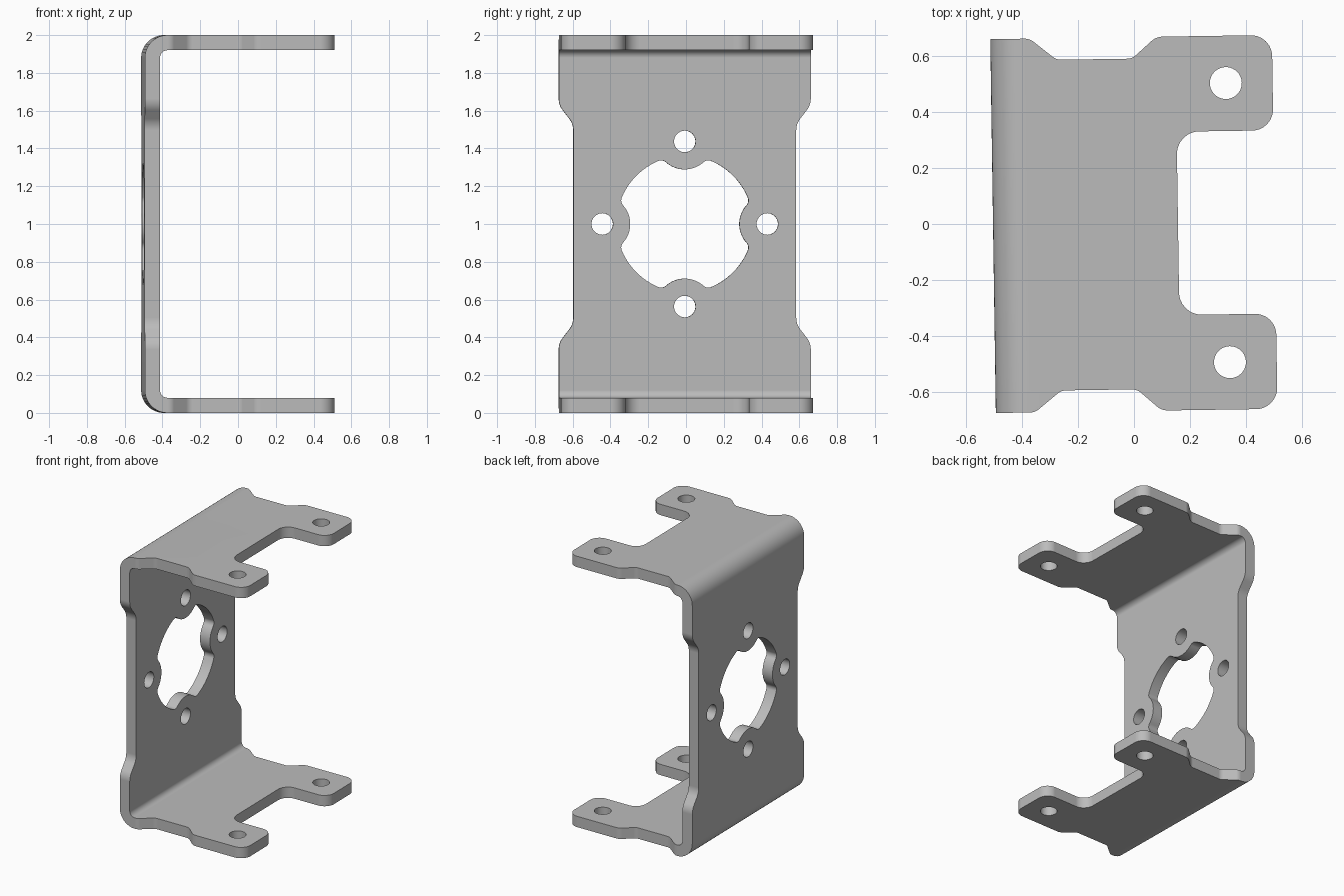
import bpy, bmesh
from math import sin, cos, tan, acos, atan2, radians, pi
from mathutils import Vector, Matrix

cube = bpy.data.objects.get("Cube")
if cube:
    bpy.data.objects.remove(cube, do_unlink=True)

THICK = 0.08                    # sheet thickness
BACK, FRONT = -0.505, 0.5       # outer wall face and flange tips
WIDE, NARROW = 0.667, 0.59      # half widths
BEND = 0.12                     # outer bend radius
HEIGHT = 2.0


def arc(c, r, a0, a1, n):
    angles = [a0 + (a1 - a0) * i / n for i in range(n + 1)]
    return [Vector((c[0] + r * cos(a), c[1] + r * sin(a))) for a in angles]


def circle(c, r):
    return arc(c, r, 0, 2 * pi, 40)[:-1]


def rounded(corners, n=8):
    """Outline from (x, y, fillet radius) corners."""
    out = []
    for i, (x, y, r) in enumerate(corners):
        p = Vector((x, y))
        if not r:
            out.append(p)
            continue
        a = (Vector(corners[i - 1][:2]) - p).normalized()
        b = (Vector(corners[(i + 1) % len(corners)][:2]) - p).normalized()
        half = a.angle(b) / 2
        c = p + (a + b).normalized() * r / sin(half)
        s, e = p + a * r / tan(half) - c, p + b * r / tan(half) - c
        out += [c + s.lerp(e, k / n).normalized() * r for k in range(n + 1)]
    return out


def add_sheet(bm, loops, matrix):
    """Filled outline with holes, given thickness and placed."""
    curve = bpy.data.curves.new("sheet", 'CURVE')
    curve.dimensions, curve.fill_mode = '2D', 'BOTH'
    curve.extrude = THICK / 2
    for loop in loops:
        spline = curve.splines.new('POLY')
        spline.points.add(len(loop) - 1)
        for point, p in zip(spline.points, loop):
            point.co = (p.x, p.y, 0, 1)
        spline.use_cyclic_u = True
    helper = bpy.data.objects.new("sheet", curve)
    mesh = bpy.data.meshes.new_from_object(helper)
    mesh.transform(matrix)
    bm.from_mesh(mesh)
    bpy.data.objects.remove(helper)
    bpy.data.curves.remove(curve)
    bpy.data.meshes.remove(mesh)


# Flange outline: waisted sides, two tabs with holes
half = [(BACK + BEND, WIDE, 0), (-0.365, WIDE, 0.05), (-0.27, NARROW, 0.05),
        (0, NARROW, 0.05), (0.087, WIDE, 0.06), (FRONT, WIDE, 0.075),
        (FRONT, 0.327, 0.075), (0.155, 0.327, 0.08)]
flange = [rounded(half + [(x, -y, r) for x, y, r in reversed(half)])]
flange += [circle((0.333, s * 0.498), 0.057) for s in (1, -1)]

# Wall outline: waisted sides, four screw holes round a lobed opening
quarter = [(WIDE, 1 - BEND, 0), (WIDE, 0.63, 0.1), (NARROW, 0.53, 0.1)]
side = quarter + [(x, -y, r) for x, y, r in reversed(quarter)]
wall = [rounded(side + [(-x, -y, r) for x, y, r in side])]

PITCH, OPEN, LOBE, FILLET = 0.437, 0.362, 0.148, 0.04
a, b = OPEN - FILLET, LOBE + FILLET
theta = acos((a * a + PITCH ** 2 - b * b) / (2 * a * PITCH))
fx, fy = a * cos(theta), a * sin(theta)
tangent = atan2(fy, fx - PITCH)
eighth = (arc((PITCH, 0), LOBE, pi, tangent, 8)
          + arc((fx, fy), FILLET, tangent - pi, theta, 8)[1:]
          + arc((0, 0), OPEN, theta, pi / 4, 6)[1:])
lobe = [Vector((p.x, -p.y)) for p in reversed(eighth[1:])] + eighth
opening = []
for k in range(4):
    turn = Matrix.Rotation(k * pi / 2, 2)
    opening += [turn @ p for p in lobe[:-1]]
    wall.append(circle(turn @ Vector((PITCH, 0)), 0.057))
wall.append(opening)

# Place the three flat sheets
bm = bmesh.new()
for z in (THICK / 2, HEIGHT - THICK / 2):
    add_sheet(bm, flange, Matrix.Translation((0, 0, z)))
upright = Matrix(((0, 0, 1, BACK + THICK / 2), (1, 0, 0, 0),
                  (0, 1, 0, HEIGHT / 2), (0, 0, 0, 1)))
add_sheet(bm, wall, upright)

# Open the sheet ends that meet the bends
ends = []
for f in bm.faces:
    c = f.calc_center_median()
    at_flange = all(abs(v.co.x - BACK - BEND) < 1e-4 for v in f.verts)
    at_wall = all(abs(abs(v.co.z - 1) - 1 + BEND) < 1e-4 for v in f.verts)
    if at_flange or (at_wall and c.x < BACK + BEND):
        ends.append(f)
bmesh.ops.delete(bm, geom=ends, context='FACES')

# Rounded bends joining wall and flanges
for top in (False, True):
    rings = []
    centre = (BACK + BEND, BEND)
    for o, i in zip(arc(centre, BEND, pi, 1.5 * pi, 12),
                    arc(centre, BEND - THICK, pi, 1.5 * pi, 12)):
        rings.append([bm.verts.new((p.x, y, HEIGHT - p.y if top else p.y))
                      for p, y in ((o, WIDE), (o, -WIDE), (i, -WIDE), (i, WIDE))])
    for r0, r1 in zip(rings, rings[1:]):
        for k in range(4):
            n = (k + 1) % 4
            bm.faces.new((r0[k], r0[n], r1[n], r1[k]))

bmesh.ops.remove_doubles(bm, verts=bm.verts, dist=0.0005)
bmesh.ops.recalc_face_normals(bm, faces=bm.faces)
mesh = bpy.data.meshes.new("bracket")
bm.to_mesh(mesh)
bm.free()

bracket = bpy.data.objects.new("bracket", mesh)
bpy.context.collection.objects.link(bracket)
bracket.rotation_euler.z = radians(0.85)
bracket.location.x = 0.002

# Plain grey metal
grey = bpy.data.materials.new("grey metal")
grey.use_nodes = True
colour = (0.5, 0.5, 0.5, 1)
grey.diffuse_color = colour
grey.node_tree.nodes["Principled BSDF"].inputs["Base Color"].default_value = colour
mesh.materials.append(grey)

# Smooth bends and fillets, crisp sheet edges
bpy.ops.object.select_all(action='DESELECT')
bracket.select_set(True)
bpy.context.view_layer.objects.active = bracket
bpy.ops.object.shade_smooth_by_angle(angle=radians(30))
weighted = bracket.modifiers.new("flat sheet normals", 'WEIGHTED_NORMAL')
weighted.keep_sharp = True
